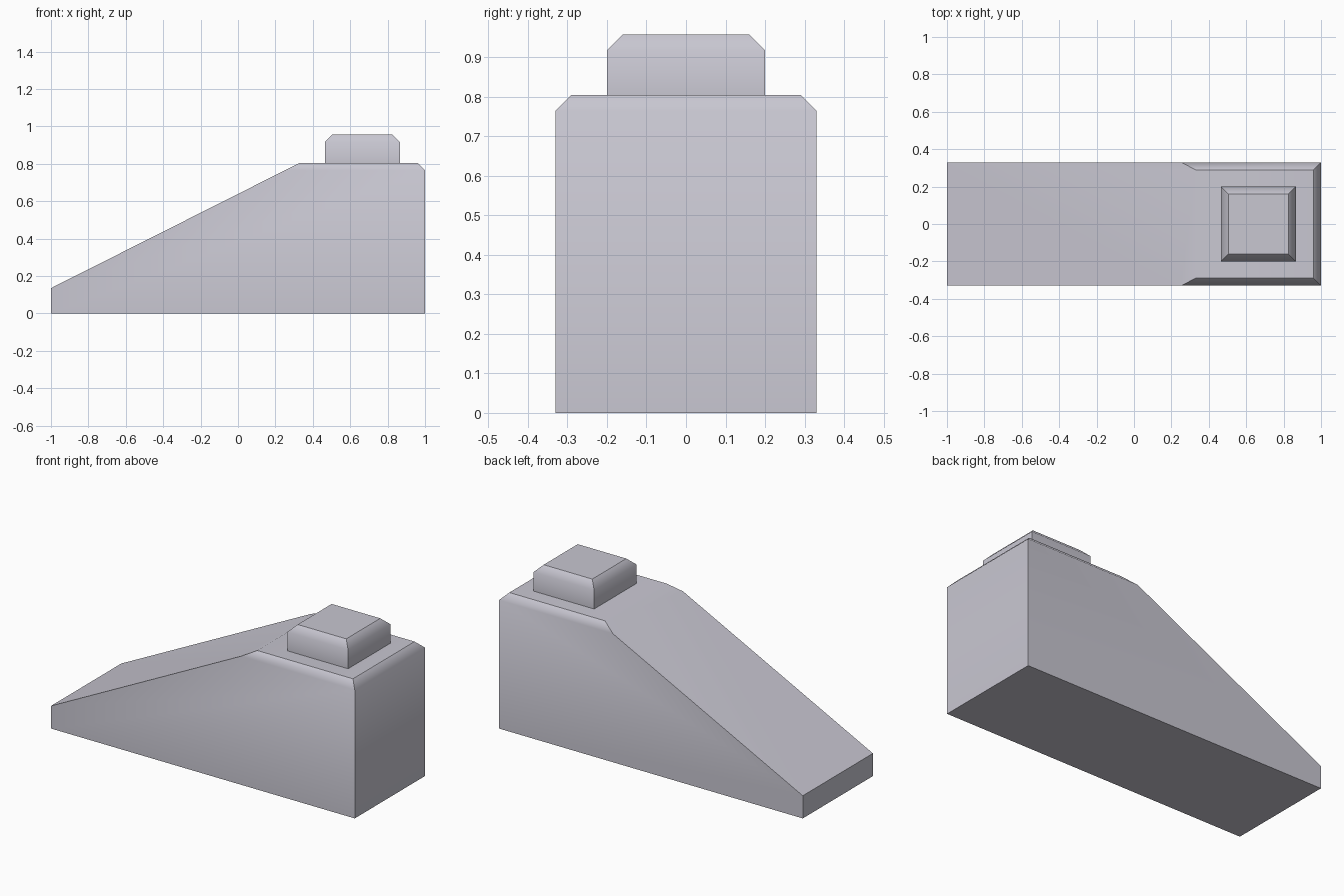
import bpy, bmesh, math
from mathutils import Vector

cube = bpy.data.objects.get("Cube")
if cube:
    bpy.data.objects.remove(cube, do_unlink=True)

# Single plastic grey
COLOUR = (0.58, 0.57, 0.64, 1.0)
grey = bpy.data.materials.new("light_grey")
grey.use_nodes = True
grey.diffuse_color = COLOUR
grey.node_tree.nodes["Principled BSDF"].inputs["Base Color"].default_value = COLOUR

CHAMFER = 0.04
BODY_TOP = 0.805


def box(low, high):
    """Axis-aligned box as a bmesh."""
    bm = bmesh.new()
    bmesh.ops.create_cube(bm, size=1)
    low, high = Vector(low), Vector(high)
    for v in bm.verts:
        v.co = (low + high) / 2 + v.co * (high - low)
    return bm


def chamfer_top(bm, keep_left_edge=False):
    """Chamfer the edges around the top, optionally sparing the -x one."""
    top = max(v.co.z for v in bm.verts)
    left = min(v.co.x for v in bm.verts)
    edges = [e for e in bm.edges
             if all(abs(v.co.z - top) < 1e-5 for v in e.verts)
             and not (keep_left_edge and all(abs(v.co.x - left) < 1e-5 for v in e.verts))]
    bmesh.ops.bevel(bm, geom=edges, offset=CHAMFER, segments=1,
                    profile=0.5, affect='EDGES')


def finish(bm, name):
    """Smooth the chamfers into the walls, but keep the flat tops crisp."""
    bmesh.ops.recalc_face_normals(bm, faces=bm.faces[:])
    for f in bm.faces:
        f.smooth = True
    for e in bm.edges:
        angle = e.calc_face_angle(math.pi)
        beside_top = any(f.normal.z > 0.99 for f in e.link_faces)
        limit = math.radians(35 if beside_top else 50)
        e.smooth = angle < limit
    mesh = bpy.data.meshes.new(name)
    bm.to_mesh(mesh)
    bm.free()
    mesh.materials.append(grey)
    obj = bpy.data.objects.new(name, mesh)
    bpy.context.collection.objects.link(obj)
    return obj


# Wedge body: chamfered block sliced by the ramp
body = box((-1, -0.33, 0), (1, 0.33, BODY_TOP))
chamfer_top(body, keep_left_edge=True)
cut = bmesh.ops.bisect_plane(
    body, geom=body.verts[:] + body.edges[:] + body.faces[:],
    plane_co=(0.33, 0, BODY_TOP), plane_no=(-0.67, 0, 1.33), clear_outer=True)
rim = [g for g in cut["geom_cut"] if isinstance(g, bmesh.types.BMEdge)]
bmesh.ops.contextual_create(body, geom=rim)
finish(body, "ramp_body")

# Square stud on the flat end
stud = box((0.465, -0.2, BODY_TOP), (0.865, 0.2, 0.957))
chamfer_top(stud)
finish(stud, "top_stud")
